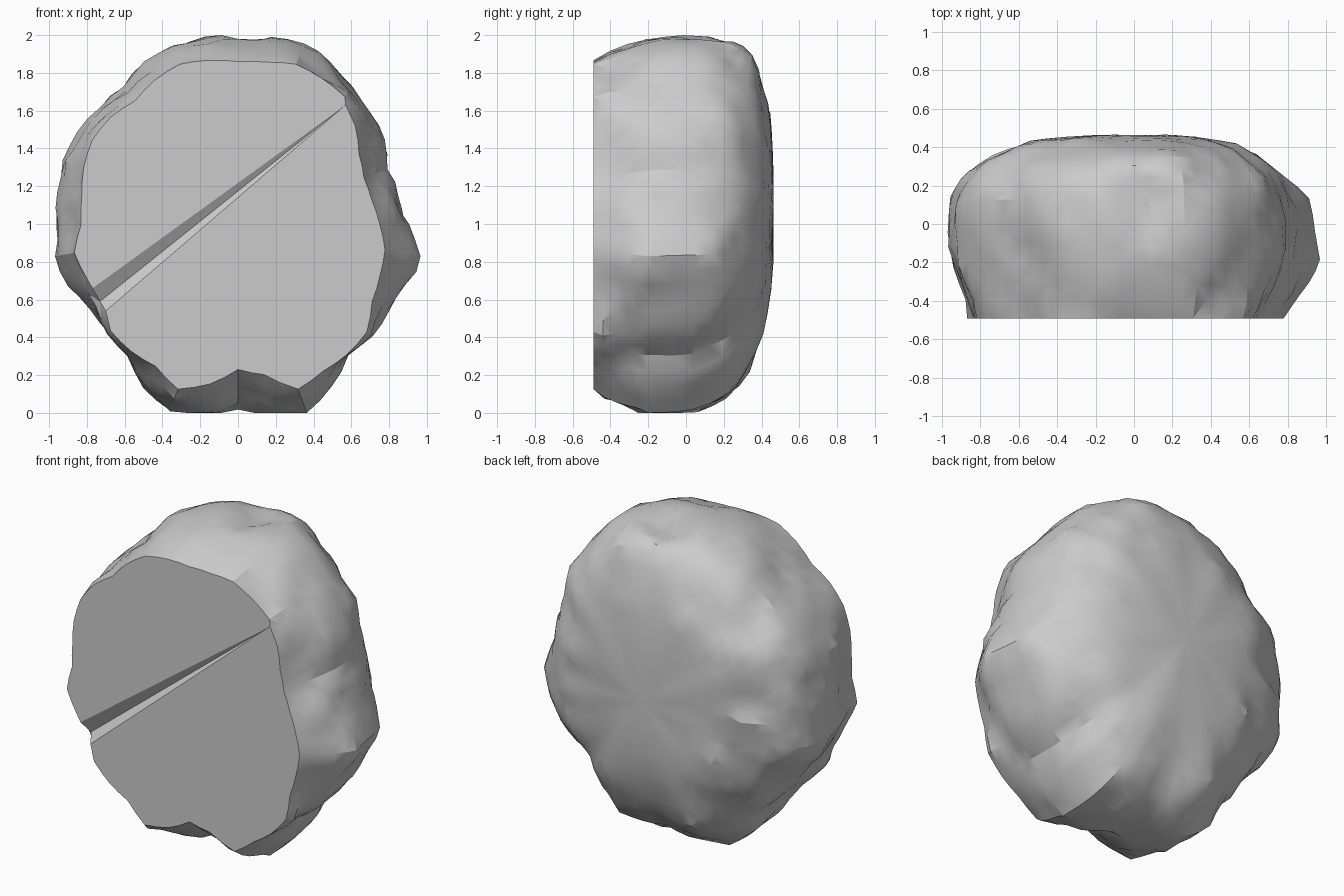
import bpy, bmesh, math
from mathutils import Vector, noise

cube = bpy.data.objects.get("Cube")
if cube:
    bpy.data.objects.remove(cube, do_unlink=True)

SEGMENTS, FRONT_RINGS, BACK_RINGS = 72, 5, 12
FRONT_Y, BACK_Y = -0.49, 0.475

# Radius every 10 degrees around the rock, counter-clockwise from +x (percent)
FACE = [75, 72, 71, 74, 81, 88, 89, 90, 87, 86, 88, 90,
        88, 85, 88, 89, 87, 84, 83, 88, 85, 83, 88, 88,
        87, 93, 86, 77, 81, 93, 90, 90, 89, 82, 80, 79]
GIRTH = [92, 87, 85, 89, 93, 94, 99, 102, 101, 100, 101, 102,
         99, 95, 95, 98, 98, 97, 97, 97, 94, 92, 90, 93,
         100, 106, 103, 99, 103, 107, 101, 91, 95, 94, 94, 97]

# Dents: centre, radius, depth (a negative depth is a bump)
DENTS = [((0.05, 0.1, 1.97), 0.18, 0.05),
         ((0.15, 0.32, 1.9), 0.2, -0.05),
         ((-0.7, 0.38, 1.2), 0.2, 0.04),
         ((-0.68, 0.4, 0.8), 0.2, 0.04),
         ((-0.6, 0.35, 0.35), 0.18, 0.04),
         ((0.72, -0.25, 0.4), 0.2, 0.03)]

# Chipped planes: outward direction and distance from the rock's middle
CHIPS = [((0.62, 0.78, 0), 0.68), ((0, 0.78, -0.62), 0.76),
         ((0, 1, 0), 0.49), ((0, 0, 1), 1), ((0, 0, -1), 1)]
MIDDLE = Vector((0, 0, 1))


def radius(table, i):
    pos = i * len(table) / SEGMENTS
    k, f = int(pos), pos % 1
    return (table[k] * (1 - f) + table[(k + 1) % len(table)] * f) / 100


def weather(p):
    """Roughen a point with noise and dents, then trim it to the chips."""
    out = (p - MIDDLE).normalized()
    move = 0.02 * noise.noise(p * 3.3) + 0.03 * noise.noise(p * 6)
    for centre, size, depth in DENTS:
        d = (p - Vector(centre)).length / size
        move -= depth * max(0, 1 - d * d)
    p = p + out * move
    for direction, distance in CHIPS:
        n = Vector(direction).normalized()
        p -= n * max(0, (p - MIDDLE).dot(n) - distance)
    return p


def ring_point(i, step):
    a = math.tau * i / SEGMENTS
    face, girth = radius(FACE, i), radius(GIRTH, i)
    # The rock is widest nearer the front on its left and underside
    widest = -0.1 + 0.08 * math.sin(a) - 0.07 * math.cos(a)
    if step <= FRONT_RINGS:
        u = step / FRONT_RINGS
        r = face + (girth - face) * (u + math.sin(u * math.pi / 2)) / 2
        y = FRONT_Y + (widest - FRONT_Y) * u
    else:
        phi = (step - FRONT_RINGS) / BACK_RINGS * math.pi / 2
        power = 2 / (2.6 + 0.5 * max(0, math.sin(a)))
        # Outline evens out towards the back
        girth += (0.96 - girth) * 0.8 * math.sin(phi) ** 4
        r = girth * math.cos(phi) ** power
        y = widest + (BACK_Y - widest) * math.sin(phi) ** power
    p = Vector((r * math.cos(a), y, 1 + r * math.sin(a)))
    return weather(p) if step else p


# Weathered rock body, lofted from the flat face to the back
bm = bmesh.new()
rings = [[bm.verts.new(ring_point(i, s)) for i in range(SEGMENTS)]
         for s in range(FRONT_RINGS + BACK_RINGS)]
for s, (near, far) in enumerate(zip(rings, rings[1:])):
    for i in range(SEGMENTS):
        j = (i + 1) % SEGMENTS
        quad = (near[i], near[j], far[j], far[i])
        # Alternate diagonals give an irregular, chipped surface
        k = (i + s) % 2
        bm.faces.new((quad[k], quad[k + 1], quad[k + 2]))
        bm.faces.new((quad[k], quad[k + 2], quad[(k + 3) % 4]))
pole = bm.verts.new(weather(Vector((0, BACK_Y, 1))))
for i in range(SEGMENTS):
    bm.faces.new((rings[-1][i], rings[-1][(i + 1) % SEGMENTS], pole))

# Relax the middle of the back where the rings close up
centre = [v for ring in rings[-3:] for v in ring] + [pole]
for _ in range(8):
    bmesh.ops.smooth_vert(bm, verts=centre, factor=0.5, use_axis_y=True)

# Flat front face, split by a tapering V groove
face = rings[0]
tip, upper, valley, lower = 9, 41, 42, 43
face[tip].co = (0.57, FRONT_Y, 1.63)
face[upper].co = (-0.77, FRONT_Y, 0.66)
face[valley].co = (-0.73, FRONT_Y + 0.05, 0.59)
face[lower].co = (-0.70, FRONT_Y, 0.54)
front = [face[tip:upper + 1], face[lower:] + face[:tip + 1],
         (face[tip], face[upper], face[valley]),
         (face[tip], face[valley], face[lower])]
for corners in front:
    bm.faces.new(corners)
bmesh.ops.recalc_face_normals(bm, faces=bm.faces)

mesh = bpy.data.meshes.new("rock")
bm.to_mesh(mesh)
bm.free()
rock = bpy.data.objects.new("rock", mesh)
bpy.context.collection.objects.link(rock)

# Plain grey stone
stone = bpy.data.materials.new("grey_stone")
stone.use_nodes = True
grey = (0.6, 0.6, 0.6, 1)
stone.diffuse_color = grey
stone.node_tree.nodes["Principled BSDF"].inputs["Base Color"].default_value = grey
mesh.materials.append(stone)

bpy.context.view_layer.objects.active = rock
rock.select_set(True)
bpy.ops.object.shade_smooth_by_angle(angle=math.radians(25))
